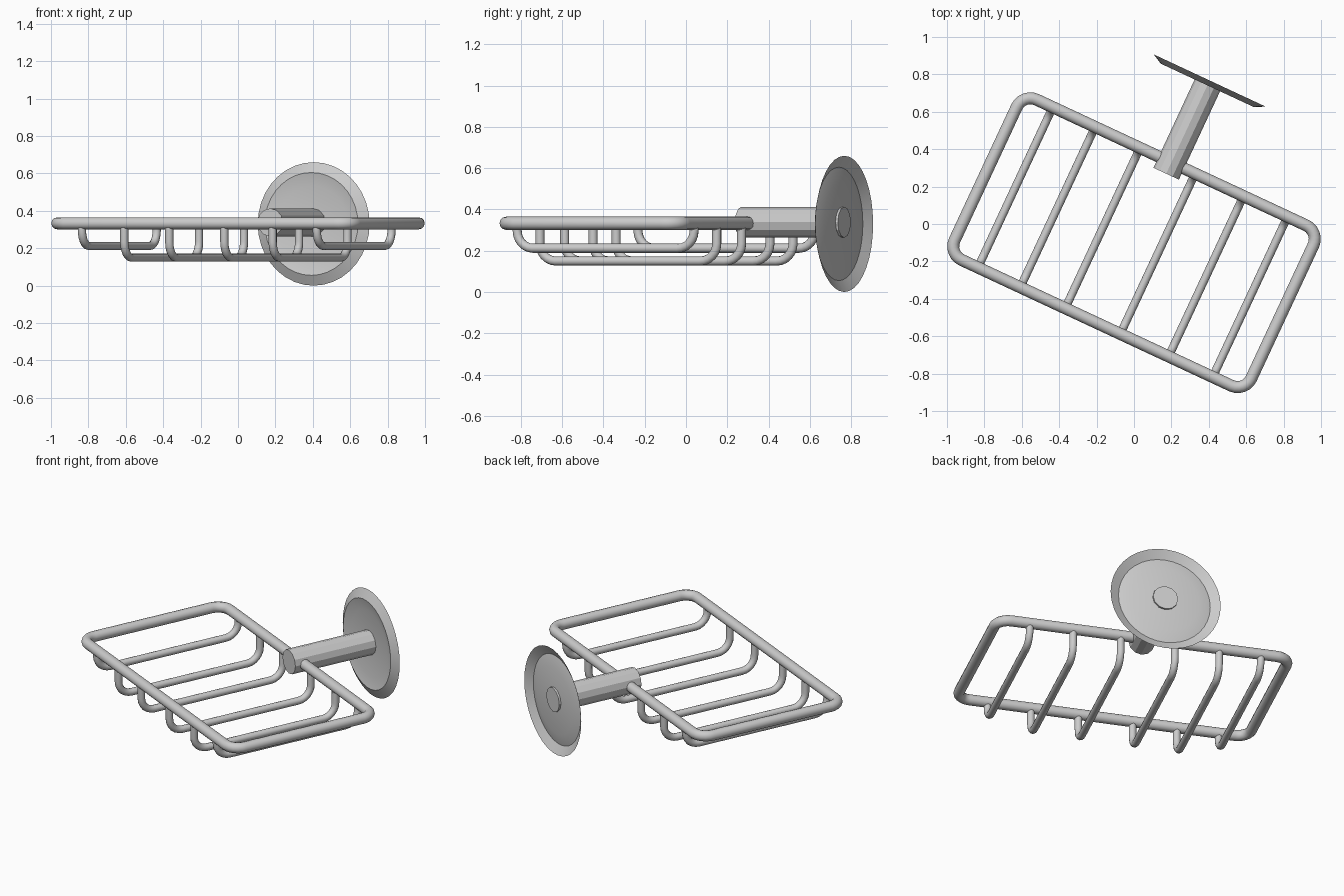
import bpy, bmesh, math
from mathutils import Matrix, Vector

if "Cube" in bpy.data.objects:
    bpy.data.objects.remove(bpy.data.objects["Cube"])

# Local frame: long side along x, wall side +y; whole rack turned -25 degrees
PLACE = Matrix.Translation((0, -0.1, 0)) @ Matrix.Rotation(math.radians(-25), 4, 'Z')
RIM_Z, HALF_W, HALF_D = 0.333, 0.875, 0.473


def add_object(name, mesh, smooth=True):
    mesh.transform(PLACE)
    ob = bpy.data.objects.new(name, mesh)
    bpy.context.collection.objects.link(ob)
    if smooth:
        bpy.ops.object.select_all(action='DESELECT')
        ob.select_set(True)
        bpy.context.view_layer.objects.active = ob
        bpy.ops.object.shade_smooth_by_angle(angle=math.radians(35))
    return ob


def arc(centre, radius, start, end, steps=6):
    """2D arc points, angles in degrees."""
    pts = []
    for i in range(steps + 1):
        a = math.radians(start + (end - start) * i / steps)
        pts.append((centre[0] + radius * math.cos(a), centre[1] + radius * math.sin(a)))
    return pts


def wire(name, pts, radius, cyclic=False):
    """Round wire swept along a path, converted to a mesh."""
    cu = bpy.data.curves.new(name + "_path", 'CURVE')
    cu.dimensions = '3D'
    cu.bevel_depth = radius
    cu.bevel_resolution = 4
    cu.use_fill_caps = not cyclic
    sp = cu.splines.new('POLY')
    sp.points.add(len(pts) - 1)
    for p, co in zip(sp.points, pts):
        p.co = (*co, 1)
    sp.use_cyclic_u = cyclic
    tmp = bpy.data.objects.new(name + "_path", cu)
    bpy.context.collection.objects.link(tmp)
    bpy.context.view_layer.update()
    dg = bpy.context.evaluated_depsgraph_get()
    mesh = bpy.data.meshes.new_from_object(tmp.evaluated_get(dg))
    bpy.data.objects.remove(tmp)
    return add_object(name, mesh)


# Rounded rectangular rim
r = 0.08
cx, cy = HALF_W - r, HALF_D - r
outline = (arc((cx, cy), r, 0, 90) + arc((-cx, cy), r, 90, 180)
           + arc((-cx, -cy), r, 180, 270) + arc((cx, -cy), r, 270, 360))
wire("basket_rim", [(x, y, RIM_Z) for x, y in outline], 0.032, cyclic=True)

# U-shaped cross wires, the outer two shallower
bend = 0.085
for i, u in enumerate((-0.70, -0.45, -0.185, 0.14, 0.425, 0.685)):
    z = 0.212 if i in (0, 5) else 0.15
    e = HALF_D - bend
    path = ([(-HALF_D, RIM_Z)] + arc((-e, z + bend), bend, 180, 270)
            + arc((e, z + bend), bend, 270, 360) + [(HALF_D, RIM_Z)])
    wire(f"cross_wire_{i + 1}", [(u, v, w) for v, w in path], 0.022)

# Faceted support arm running through the rim to the wall plate
y0, y1 = 0.407, 0.957
bm = bmesh.new()
bmesh.ops.create_cone(bm, cap_ends=True, segments=12, radius1=0.075, radius2=0.075, depth=y1 - y0,
                      matrix=Matrix.Translation((0, (y0 + y1) / 2, 0.338))
                      @ Matrix.Rotation(math.radians(90), 4, 'X'))
mesh = bpy.data.meshes.new("support_arm")
bm.to_mesh(mesh)
bm.free()
add_object("support_arm", mesh, smooth=False)

# Thin dished wall plate, lathed from a profile of (radius, y)
profile = [(0.0, 0.945), (0.205, 0.945), (0.275, 0.928), (0.33, 0.957)]
bm = bmesh.new()
vs = [bm.verts.new((p, y, 0.33)) for p, y in profile]
edges = [bm.edges.new(pair) for pair in zip(vs, vs[1:])]
bmesh.ops.spin(bm, geom=vs + edges, cent=(0, 0, 0.33), axis=(0, 1, 0),
               angle=math.tau, steps=36, use_merge=False)
bmesh.ops.remove_doubles(bm, verts=bm.verts, dist=1e-4)
bmesh.ops.recalc_face_normals(bm, faces=bm.faces)
mesh = bpy.data.meshes.new("wall_plate")
bm.to_mesh(mesh)
bm.free()
add_object("wall_plate", mesh)
